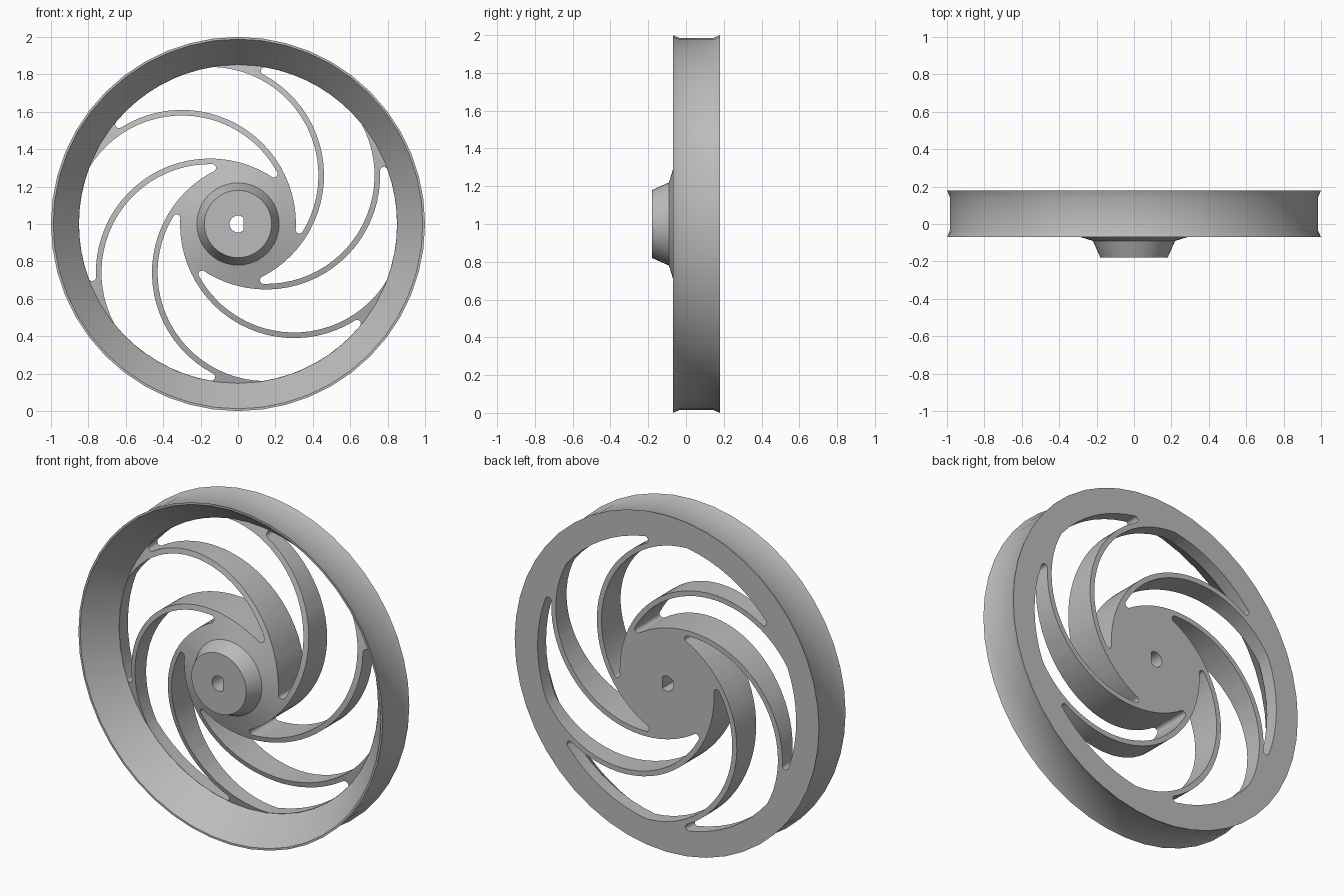
import bpy, bmesh
from math import cos, sin, acos, atan2, pi, radians
from mathutils import Matrix, Vector

if "Cube" in bpy.data.objects:
    bpy.data.objects.remove(bpy.data.objects["Cube"], do_unlink=True)

SEGMENTS = 48
SPOKES = 6
RIM_IN, HUB_OUT = 0.85, 0.31      # radial limits of the openings
OFFSET = 0.30                     # spoke arc centre to wheel centre
ARC_OUT, ARC_IN = 0.61, 0.58      # two sides of a spoke
FILLET = 0.02
CENTRE = Vector((0, 0, 1))


def material(name, rgb):
    m = bpy.data.materials.new(name)
    m.use_nodes = True
    m.diffuse_color = (*rgb, 1)
    m.node_tree.nodes["Principled BSDF"].inputs["Base Color"].default_value = (*rgb, 1)
    return m


def make_object(name, bm):
    bmesh.ops.recalc_face_normals(bm, faces=bm.faces)
    mesh = bpy.data.meshes.new(name)
    bm.to_mesh(mesh)
    bm.free()
    ob = bpy.data.objects.new(name, mesh)
    ob.location = CENTRE
    bpy.context.collection.objects.link(ob)
    return ob


def arc(c, r, a, b, n):
    return [c + r * Vector((cos(t), sin(t)))
            for t in (a + (b - a) * i / n for i in range(n + 1))]


def angle(v):
    return atan2(v.y, v.x)


def swing(arc_r, wheel_r):
    # angle along a spoke arc at which it is wheel_r from the wheel centre
    return acos((wheel_r ** 2 - OFFSET ** 2 - arc_r ** 2) / (2 * OFFSET * arc_r))


def prism(bm, outline, turn=0.0):
    spin = Matrix.Rotation(turn, 3, 'Y')
    face = bm.faces.new([bm.verts.new(spin @ Vector((p.x, -0.4, p.y))) for p in outline])
    ext = bmesh.ops.extrude_face_region(bm, geom=[face])
    moved = [g for g in ext["geom"] if isinstance(g, bmesh.types.BMVert)]
    bmesh.ops.translate(bm, verts=moved, vec=(0, 0.8, 0))


def opening_outline():
    # curved opening between two neighbouring spokes
    o = Vector((0, 0))
    dir_a, dir_b = radians(120), radians(60)
    ca = OFFSET * Vector((cos(dir_a), sin(dir_a)))
    cb = OFFSET * Vector((cos(dir_b), sin(dir_b)))
    tip = dir_a - swing(ARC_OUT + FILLET, RIM_IN - FILLET)
    tip_c = ca + (ARC_OUT + FILLET) * Vector((cos(tip), sin(tip)))
    root = dir_b - swing(ARC_IN - FILLET, HUB_OUT + FILLET)
    root_c = cb + (ARC_IN - FILLET) * Vector((cos(root), sin(root)))
    start = dir_b - swing(ARC_IN, RIM_IN)
    corner = cb + ARC_IN * Vector((cos(start), sin(start)))
    pts = arc(o, RIM_IN, angle(tip_c), angle(corner), 8)
    pts += arc(cb, ARC_IN, start, root, 24)
    pts += arc(root_c, FILLET, root, angle(-root_c) - 2 * pi, 8)
    pts += arc(o, HUB_OUT, angle(root_c), -dir_b, 2)
    pts += arc(ca, ARC_OUT, -dir_b, tip, 24)
    pts += arc(tip_c, FILLET, tip + pi, angle(tip_c), 8)
    clean = []
    for p in pts:
        if not clean or (p - clean[-1]).length > 1e-4:
            clean.append(p)
    if (clean[0] - clean[-1]).length < 1e-4:
        clean.pop()
    return clean


def cut(target, cutter):
    cutter.hide_render = True
    mod = target.modifiers.new("cut", 'BOOLEAN')
    mod.operation = 'DIFFERENCE'
    mod.solver = 'EXACT'
    mod.object = cutter
    bpy.context.view_layer.objects.active = target
    bpy.ops.object.modifier_apply(modifier=mod.name)
    bpy.data.objects.remove(cutter, do_unlink=True)


# Wheel body: boss, sloping dish, flared rim, flat back (radius, depth)
profile = [(0, -0.18), (0.18, -0.18), (0.22, -0.09), (0.852, 0.10),
           (0.988, -0.07), (1.0, -0.07), (0.985, -0.035),
           (0.985, 0.145), (1.0, 0.18), (0, 0.18)]
bm = bmesh.new()
verts = [bm.verts.new((r, y, 0)) for r, y in profile]
edges = [bm.edges.new(pair) for pair in zip(verts, verts[1:])]
bmesh.ops.spin(bm, geom=verts + edges, cent=(0, 0, 0), axis=(0, 1, 0),
               angle=2 * pi, steps=SEGMENTS)
bmesh.ops.remove_doubles(bm, verts=bm.verts, dist=1e-4)
wheel = make_object("spoked_wheel", bm)

# Openings that leave the curved spokes
bm = bmesh.new()
outline = opening_outline()
for k in range(SPOKES):
    prism(bm, outline, 2 * pi * k / SPOKES)
cut(wheel, make_object("opening_cutter", bm))

# Axle hole with one flat side
bm = bmesh.new()
prism(bm, arc(Vector((0, 0)), 0.045, radians(50), radians(310), 20))
cut(wheel, make_object("axle_cutter", bm))

# Colour and shading
wheel.data.materials.clear()
wheel.data.materials.append(material("plain_grey", (0.5, 0.5, 0.5)))
for poly in wheel.data.polygons:
    poly.material_index = 0
bpy.ops.object.select_all(action='DESELECT')
wheel.select_set(True)
bpy.context.view_layer.objects.active = wheel
bpy.ops.object.shade_smooth_by_angle(angle=radians(25))
